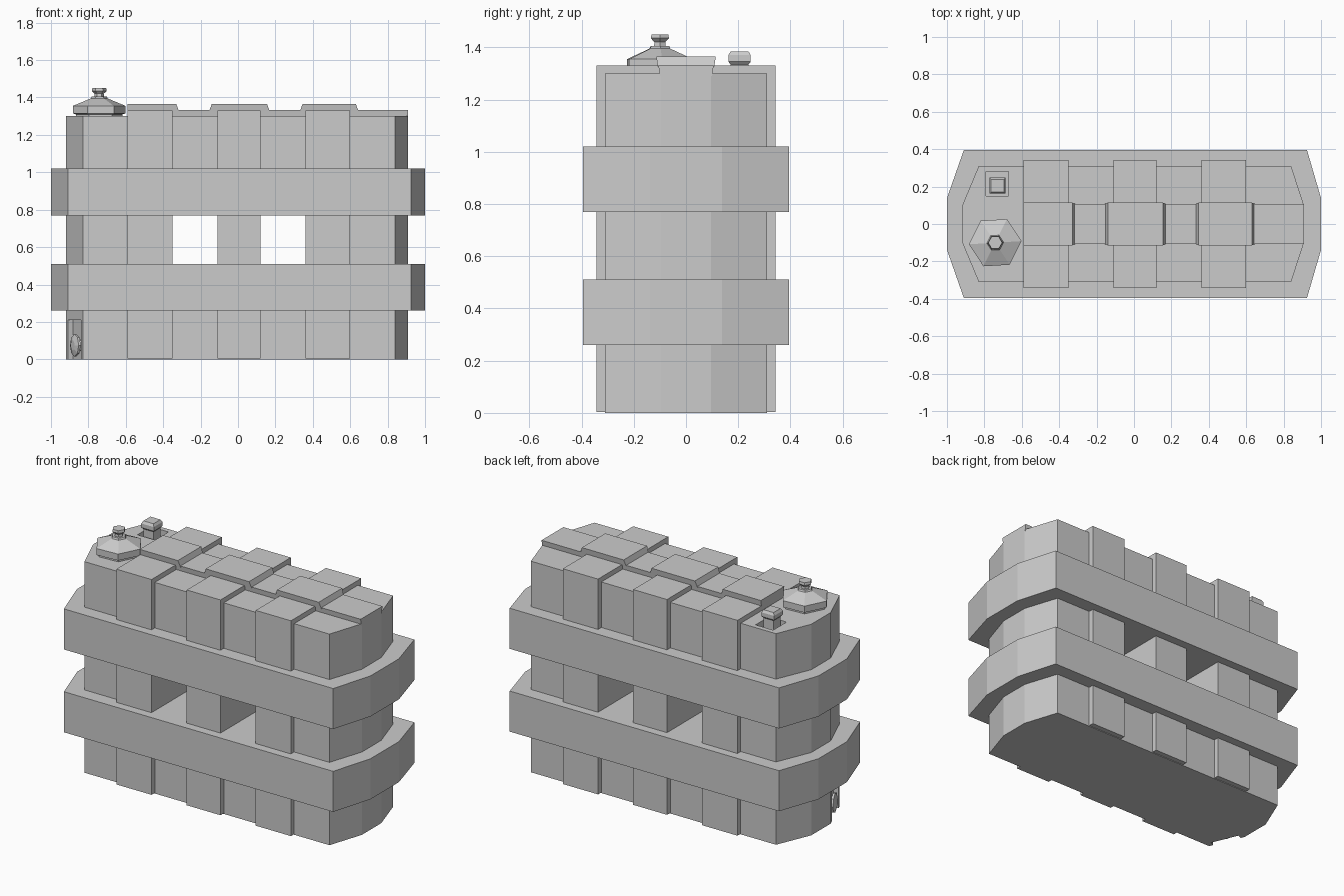
import bpy, bmesh, math
from mathutils import Vector

if "Cube" in bpy.data.objects:
    bpy.data.objects.remove(bpy.data.objects["Cube"])


def loft(name, rings):
    """Closed solid from a stack of rings, each a list of (x, y, z)."""
    bm = bmesh.new()
    loops = [[bm.verts.new(p) for p in ring] for ring in rings]
    n = len(loops[0])
    for a, b in zip(loops, loops[1:]):
        for i in range(n):
            j = (i + 1) % n
            bm.faces.new((a[i], a[j], b[j], b[i]))
    bm.faces.new(loops[0][::-1])
    bm.faces.new(loops[-1])
    bmesh.ops.recalc_face_normals(bm, faces=bm.faces)
    mesh = bpy.data.meshes.new(name)
    bm.to_mesh(mesh)
    bm.free()
    ob = bpy.data.objects.new(name, mesh)
    bpy.context.collection.objects.link(ob)
    return ob


def prism(name, outline, z0, z1):
    return loft(name, [[(x, y, z) for x, y in outline] for z in (z0, z1)])


def rect(x0, x1, y0, y1):
    return [(x0, y0), (x1, y0), (x1, y1), (x0, y1)]


def box(name, x0, x1, y0, y1, z0, z1):
    return prism(name, rect(x0, x1, y0, y1), z0, z1)


def turned(name, profile, sides, phase=0.0):
    """Faceted turned part from (radius, height) pairs."""
    angles = [phase + math.tau * i / sides for i in range(sides)]
    return loft(name, [[(r * math.cos(a), r * math.sin(a), z) for a in angles]
                       for r, z in profile])


def cut(ob, cutter):
    cutter.hide_render = True
    mod = ob.modifiers.new("cut", 'BOOLEAN')
    mod.operation = 'DIFFERENCE'
    mod.solver = 'EXACT'
    mod.object = cutter
    bpy.context.view_layer.objects.active = ob
    bpy.ops.object.modifier_apply(modifier=mod.name)
    bpy.data.objects.remove(cutter, do_unlink=True)


def octagon(xe0, xe1, xs0, xs1, ye, ys):
    """Long outline with chamfered ends: end x, side x, end y, side y."""
    return [(xs0, -ys), (xs1, -ys), (xe1, -ye), (xe1, ye),
            (xs1, ys), (xs0, ys), (xe0, ye), (xe0, -ye)]


# Tank body with two through-windows
body = prism("tank_body", octagon(-0.92, 0.91, -0.83, 0.84, 0.095, 0.31), 0, 1.30)
for x0, x1 in ((-0.36, -0.10), (0.11, 0.37)):
    cut(body, box("window_cutter", x0, x1, -0.6, 0.6, 0.50, 0.78))

# Recess around the vent plug
cut(body, box("vent_cutter", -0.79, -0.67, 0.15, 0.28, 1.26, 1.4))

# Recess for the drain tap in the front left chamfer
normal = Vector((-0.215, -0.09, 0)).normalized()
drain_turn = normal.to_track_quat('Z', 'Y').to_euler()
face_mid = Vector((-0.875, -0.2025, 0))
side = Vector((-normal.y, normal.x, 0))
pocket = [face_mid + side * s + normal * d
          for s, d in ((-0.09, -0.03), (0.09, -0.03), (0.09, 0.1), (-0.09, 0.1))]
cut(body, prism("drain_cutter", [(p.x, p.y) for p in pocket], -0.1, 0.21))

# Two wide bands wrapped round the tank
for name, z0, z1 in (("lower_band", 0.26, 0.51), ("upper_band", 0.77, 1.02)):
    prism(name, octagon(-1, 1, -0.91, 0.925, 0.138, 0.395), z0, z1)

# Vertical ribs, and the raised pad on top of each
ribs = [(-0.59, -0.35), (-0.11, 0.12), (0.36, 0.60)]
pads = [(-0.59, -0.33, 0.0), (-0.14, 0.155, 0.015), (0.345, 0.63, 0.015)]
for i, ((x0, x1), (p0, p1, flare)) in enumerate(zip(ribs, pads), 1):
    box(f"rib_{i}", x0, x1, -0.342, 0.342, 0.004, 1.33)
    low = rect(p0 - flare, p1 + 0.015, -0.108, 0.108)
    top = rect(p0, p1, -0.114, 0.114)
    loft(f"top_pad_{i}", [[(x, y, 1.325) for x, y in low],
                          [(x, y, 1.365) for x, y in top]])

# Ridge strip along the top
loft("top_strip", [[(x, y, z) for x, y in rect(-0.585, 0.91, -h, h)]
                   for h, z in ((0.10, 1.29), (0.106, 1.332))])

# Hexagonal filler cap with its knob
cap = turned("filler_cap", [(0.125, 1.29), (0.125, 1.31), (0.141, 1.315), (0.141, 1.355),
                            (0.045, 1.395), (0.04, 1.405)], 6, math.pi + 0.06)
knob = turned("cap_knob", [(0.027, 1.39), (0.024, 1.42), (0.04, 1.435), (0.037, 1.45)], 6)
for ob in (cap, knob):
    ob.location = (-0.742, -0.10, 0)

# Square vent plug
k = math.sqrt(2)
plug = turned("vent_plug", [(0.034 * k, 1.25), (0.034 * k, 1.335), (0.043 * k, 1.345),
                            (0.043 * k, 1.37), (0.034 * k, 1.385)], 4, math.pi / 4)
plug.location = (-0.73, 0.205, 0)

# Drain tap facing out of its recess
tap = turned("drain_tap", [(0.035, -0.01), (0.035, 0.012), (0.06, 0.018),
                           (0.06, 0.03), (0.028, 0.04)], 8)
tap.rotation_euler = drain_turn
tap.location = face_mid - normal * 0.03 + Vector((0, 0, 0.075))
